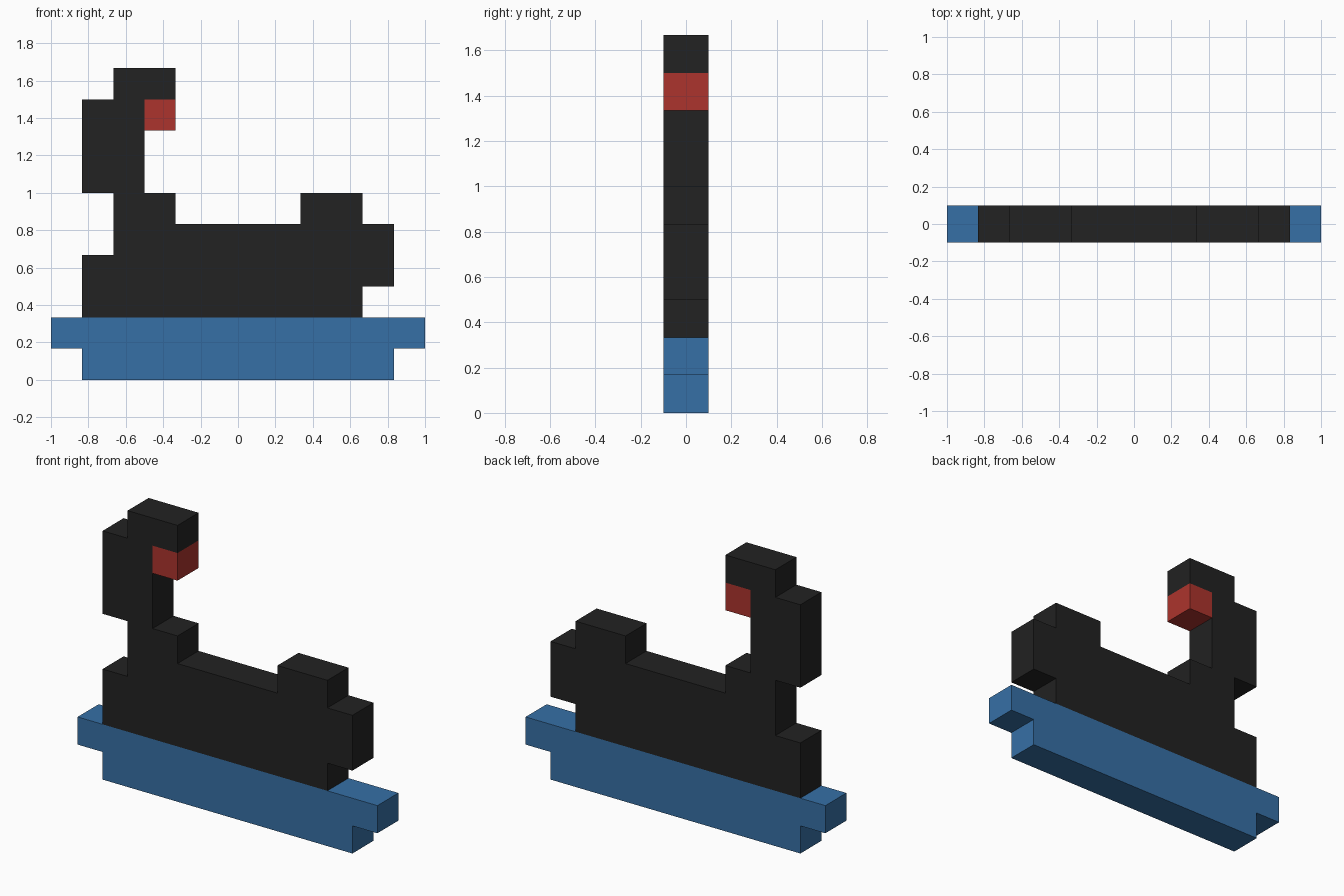
import bpy, bmesh

if "Cube" in bpy.data.objects:
    bpy.data.objects.remove(bpy.data.objects["Cube"])

U = 1 / 6      # one pixel block
D = 0.1        # half thickness


def material(name, rgb):
    m = bpy.data.materials.new(name)
    m.diffuse_color = (*rgb, 1)
    m.use_nodes = True
    m.node_tree.nodes["Principled BSDF"].inputs["Base Color"].default_value = m.diffuse_color
    return m


def slab(name, profile, mat):
    """Extrude a front-view outline (in blocks) through the thickness."""
    bm = bmesh.new()
    face = bm.faces.new([bm.verts.new((x * U, -D, z * U)) for x, z in profile])
    ext = bmesh.ops.extrude_face_region(bm, geom=[face], use_keep_orig=True)
    verts = [g for g in ext["geom"] if isinstance(g, bmesh.types.BMVert)]
    bmesh.ops.translate(bm, verts=verts, vec=(0, 2 * D, 0))
    bmesh.ops.recalc_face_normals(bm, faces=bm.faces)
    me = bpy.data.meshes.new(name)
    bm.to_mesh(me)
    bm.free()
    me.materials.append(mat)
    ob = bpy.data.objects.new(name, me)
    bpy.context.collection.objects.link(ob)
    return ob


black = material("feather black", (0.016, 0.016, 0.016))
blue = material("water blue", (0.037, 0.162, 0.381))
red = material("beak red", (0.413, 0.034, 0.026))

# Water base, symmetric about x = 0
half = [(5, 0), (5, 1), (6, 1), (6, 2)]
slab("water", half + [(-x, z) for x, z in reversed(half)], blue)

# Bird: body, tail, neck and head in one silhouette
slab("bird_body", [
    (-5, 2), (4, 2), (4, 3), (5, 3), (5, 5), (4, 5), (4, 6), (2, 6), (2, 5),
    (-2, 5), (-2, 6), (-3, 6), (-3, 9), (-2, 9), (-2, 10), (-4, 10), (-4, 9),
    (-5, 9), (-5, 6), (-4, 6), (-4, 4), (-5, 4)], black)

# Beak under the head
slab("beak", [(-3, 8), (-2, 8), (-2, 9), (-3, 9)], red)
